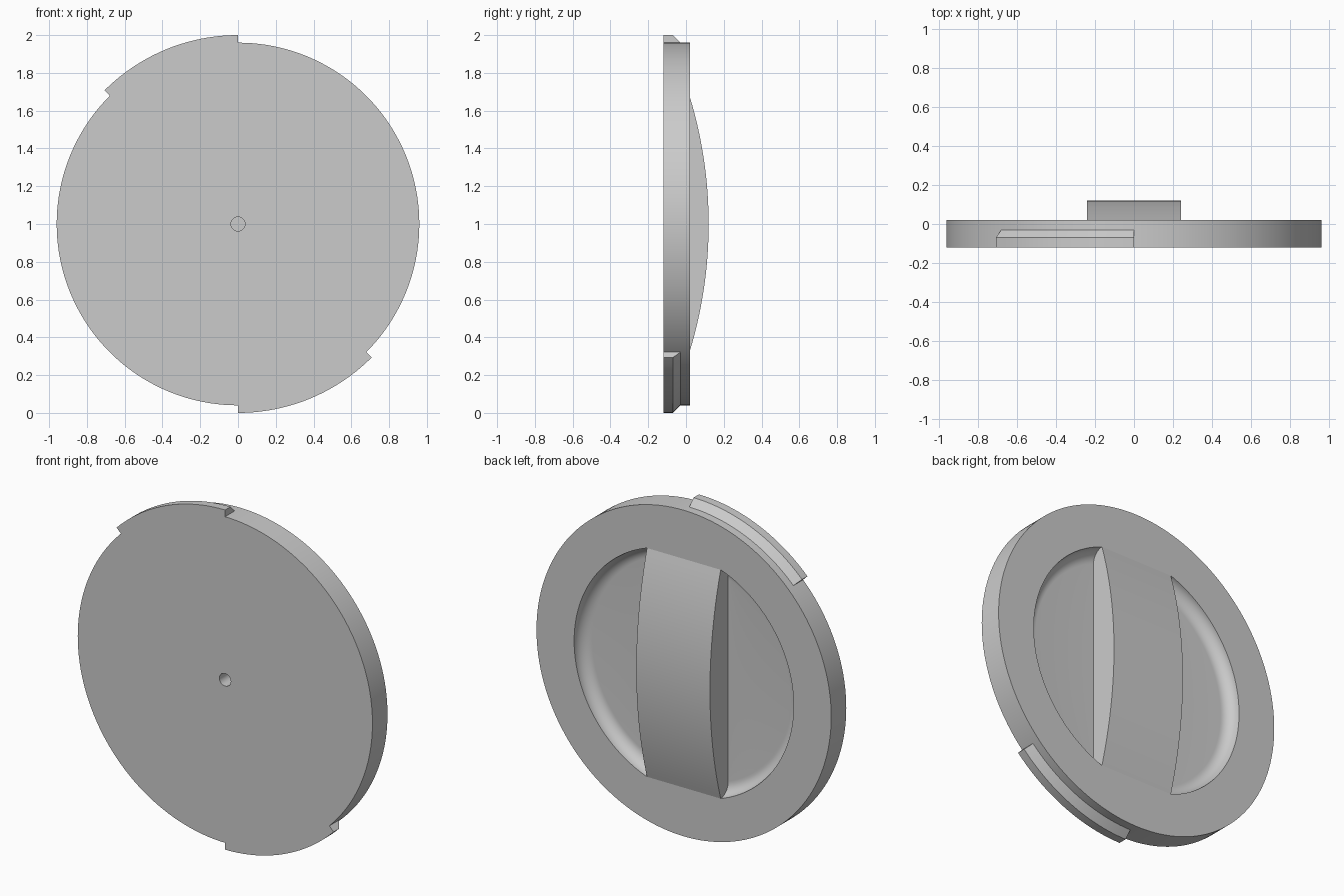
import bpy, bmesh
from math import sin, cos, pi, radians, sqrt, asin

old = bpy.data.objects.get("Cube")
if old:
    bpy.data.objects.remove(old, do_unlink=True)

CENTRE_Z = 1.0
DISC_R, FRONT, BACK = 0.96, -0.12, 0.02
RECESS_R, FILLET = 0.715, 0.07
GRIP_HALF, GRIP_TOP = 0.24, 0.12
STEPS = 160

grey = bpy.data.materials.new("plain grey")
grey.use_nodes = True
grey.diffuse_color = (0.6, 0.6, 0.6, 1)
grey.node_tree.nodes["Principled BSDF"].inputs["Base Color"].default_value = grey.diffuse_color


def finish(name, bm):
    bmesh.ops.remove_doubles(bm, verts=bm.verts, dist=1e-5)
    bmesh.ops.recalc_face_normals(bm, faces=bm.faces)
    mesh = bpy.data.meshes.new(name)
    bm.to_mesh(mesh)
    bm.free()
    mesh.materials.append(grey)
    obj = bpy.data.objects.new(name, mesh)
    obj.location.z = CENTRE_Z
    bpy.context.collection.objects.link(obj)
    return obj


def lathe(profile, start=0.0, sweep=2 * pi, steps=STEPS):
    """Sweep a closed (radius, y) profile about the y axis."""
    bm = bmesh.new()
    rings = []
    for i in range(steps + 1):
        a = start + sweep * i / steps
        rings.append([bm.verts.new((r * cos(a), y, r * sin(a))) for r, y in profile])
    n = len(profile)
    for one, two in zip(rings, rings[1:]):
        for j in range(n):
            k = (j + 1) % n
            if profile[j][0] + profile[k][0] > 0:
                bm.faces.new((one[j], one[k], two[k], two[j]))
    if sweep < 2 * pi:
        bm.faces.new(rings[0])
        bm.faces.new(rings[-1])
    bmesh.ops.remove_doubles(bm, verts=bm.verts, dist=1e-5)
    bmesh.ops.dissolve_degenerate(bm, edges=bm.edges, dist=1e-6)
    return bm


def cut(target, cutter):
    mod = target.modifiers.new("cut", 'BOOLEAN')
    mod.operation = 'DIFFERENCE'
    mod.solver = 'EXACT'
    mod.object = cutter
    bpy.context.view_layer.objects.active = target
    bpy.ops.object.modifier_apply(modifier=mod.name)
    bpy.data.objects.remove(cutter, do_unlink=True)


# Disc with a small blind hole in the middle of its front
hole_r, hole_end = 0.037, -0.02
disc = finish("disc", lathe([(0, hole_end), (hole_r, hole_end), (hole_r, FRONT),
                             (DISC_R, FRONT), (DISC_R, BACK), (0, BACK)]))

# Two D-shaped finger recesses with a rounded floor edge
floor = [(RECESS_R - FILLET + FILLET * sin(t), BACK - FILLET * cos(t))
         for t in (pi / 2 * i / 10 for i in range(11))]
recess = [(0, BACK - FILLET)] + floor + [(RECESS_R, 0.2), (0, 0.2)]
for side in (-1, 1):
    bm = lathe(recess)
    res = bmesh.ops.bisect_plane(bm, geom=bm.verts[:] + bm.edges[:] + bm.faces[:],
                                 plane_co=(side * GRIP_HALF, 0, 0),
                                 plane_no=(-side, 0, 0), clear_outer=True)
    rim = [e for e in res["geom_cut"] if isinstance(e, bmesh.types.BMEdge)]
    bmesh.ops.edgeloop_fill(bm, edges=rim)
    cutter = finish("recess_cutter", bm)
    cutter.hide_render = True
    cut(disc, cutter)

# Arched grip between the recesses
half = sqrt(RECESS_R ** 2 - GRIP_HALF ** 2)
rise = GRIP_TOP - BACK
arc_r = (half ** 2 + rise ** 2) / (2 * rise)
span = asin(half / arc_r)
bm = bmesh.new()
outline = []
for i in range(33):
    a = span * (i / 16 - 1)
    outline.append(bm.verts.new((-GRIP_HALF, GRIP_TOP - arc_r + arc_r * cos(a), arc_r * sin(a))))
face = bm.faces.new(outline)
out = bmesh.ops.extrude_face_region(bm, geom=[face], use_keep_orig=True)
moved = [v for v in out["geom"] if isinstance(v, bmesh.types.BMVert)]
bmesh.ops.translate(bm, verts=moved, vec=(2 * GRIP_HALF, 0, 0))
parts = [disc, finish("grip", bm)]

# Two chamfered locking tabs on opposite sides of the rim
tab = [(DISC_R, FRONT), (1.0, FRONT), (1.0, -0.07), (DISC_R, -0.03)]
for name, start in (("upper_tab", 90), ("lower_tab", 270)):
    parts.append(finish(name, lathe(tab, radians(start), radians(45), STEPS // 8)))

# Smooth the curves and keep the edges crisp
bpy.ops.object.select_all(action='DESELECT')
for part in parts:
    part.select_set(True)
bpy.context.view_layer.objects.active = disc
bpy.ops.object.shade_smooth_by_angle(angle=radians(25))
